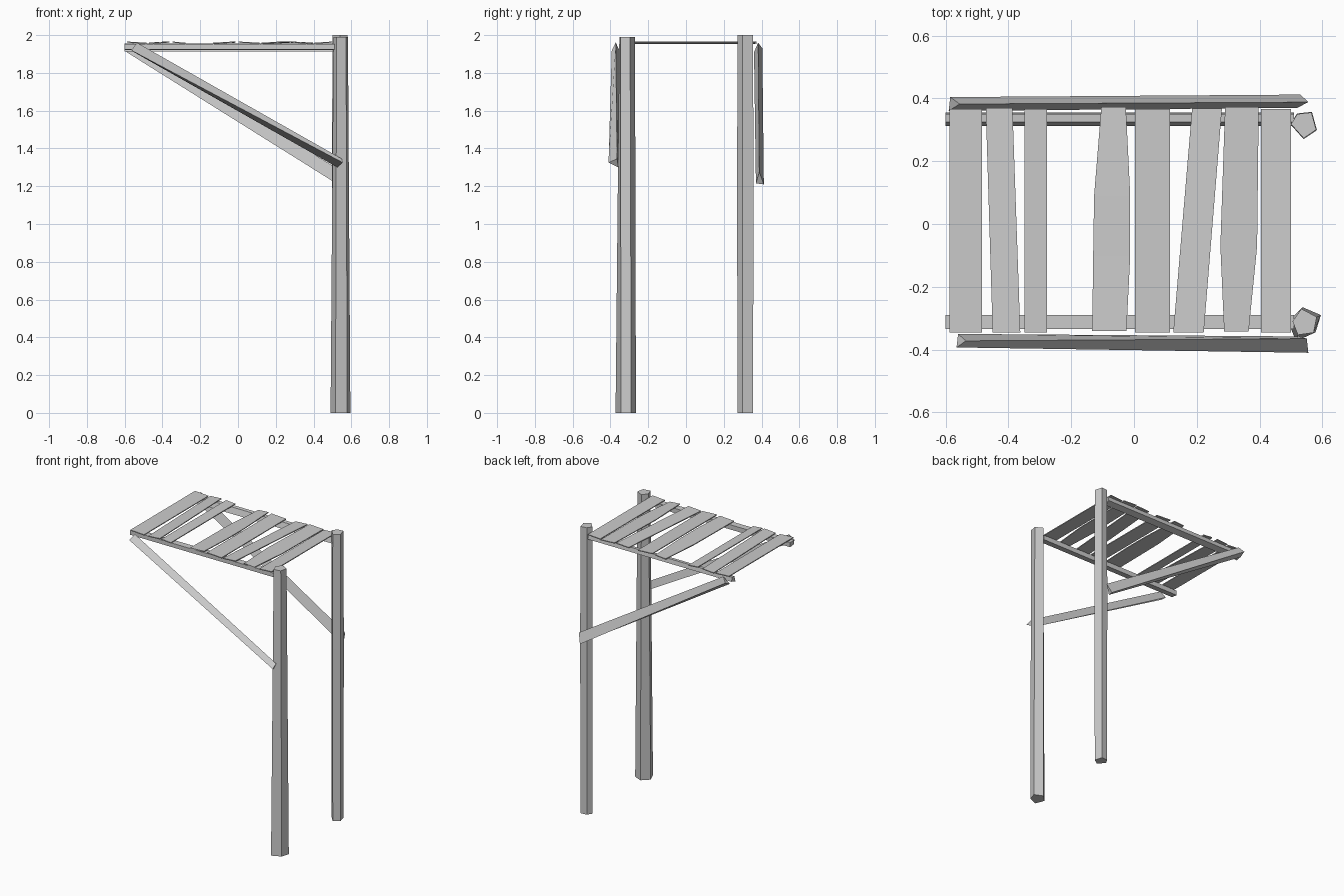
import bpy
import bmesh

cube = bpy.data.objects.get("Cube")
if cube:
    bpy.data.objects.remove(cube, do_unlink=True)

wood = bpy.data.materials.new("grey_wood")
wood.use_nodes = True
grey = (0.6, 0.6, 0.6, 1)
wood.diffuse_color = grey
wood.node_tree.nodes["Principled BSDF"].inputs["Base Color"].default_value = grey


def loft(name, rings):
    """Join equal rings of points into a closed, flat-faced solid."""
    bm = bmesh.new()
    loops = [[bm.verts.new(p) for p in ring] for ring in rings]
    n = len(loops[0])
    for a, b in zip(loops, loops[1:]):
        for i in range(n):
            j = (i + 1) % n
            bm.faces.new((a[i], a[j], b[j], b[i]))
    bm.faces.new(loops[0][::-1])
    bm.faces.new(loops[-1])
    bmesh.ops.recalc_face_normals(bm, faces=bm.faces)
    mesh = bpy.data.meshes.new(name)
    bm.to_mesh(mesh)
    bm.free()
    mesh.materials.append(wood)
    obj = bpy.data.objects.new(name, mesh)
    bpy.context.collection.objects.link(obj)
    return obj


def level(points, z):
    return [(x, y, z) for x, y in points]


def swell(points, factor):
    cx = sum(p[0] for p in points) / len(points)
    cy = sum(p[1] for p in points) / len(points)
    return [(cx + (x - cx) * factor, cy + (y - cy) * factor) for x, y in points]


# Rough five-sided posts
front_foot = [(.49, -.31), (.537, -.265), (.595, -.29), (.578, -.345), (.516, -.373)]
front_head = [(.505, -.31), (.533, -.27), (.582, -.296), (.572, -.346), (.522, -.353)]
loft("front_post", [level(front_foot, 0), level(front_head, 1.99)])

back_foot = [(.5, .318), (.52, .35), (.565, .355), (.58, .3), (.54, .273)]
loft("back_post", [level(back_foot, 0), level(swell(back_foot, 1.06), 1.2),
                   level(back_foot, 2)])

# Beams carrying the slats
for name, section in (
        ("front_beam", [(-.335, 1.925), (-.29, 1.92), (-.29, 1.953), (-.335, 1.953)]),
        ("back_beam", [(.312, 1.912), (.355, 1.925), (.35, 1.955), (.325, 1.953)])):
    loft(name, [[(x, y, z) for y, z in section] for x in (-.6, .51)])

# Three-sided diagonal braces: ridge, outer edge, inner edge at each end
loft("front_brace", [
    [(-.535, -.372, 1.96), (-.565, -.393, 1.92), (-.56, -.35, 1.915)],
    [(.55, -.365, 1.345), (.555, -.41, 1.325), (.525, -.358, 1.3)]])
loft("back_brace", [
    [(-.555, .382, 1.96), (-.585, .404, 1.93), (-.59, .36, 1.91)],
    [(.555, .388, 1.275), (.53, .412, 1.21), (.52, .37, 1.215)]])

# Roof slats: (left, right, y) stations from back to front
slats = [
    [(-.588, -.484, .366), (-.588, -.484, -.345)],
    [(-.472, -.387, .37), (-.45, -.362, -.345)],
    [(-.348, -.277, .366), (-.348, -.277, -.345)],
    [(-.104, -.026, .373), (-.127, -.012, .09), (-.13, -.012, -.1), (-.133, -.024, -.34)],
    [(.003, .115, .366), (.003, .115, -.345)],
    [(.185, .28, .368), (.125, .222, -.345)],
    [(.29, .397, .373), (.275, .392, -.07), (.287, .365, -.342)],
    [(.405, .5, .366), (.405, .5, -.345)],
]
half = .003
for i, stations in enumerate(slats, 1):
    tilt = .003 if i % 2 else -.003
    loft(f"roof_slat_{i}", [
        [(a, y, 1.96 - half + tilt), (b, y, 1.96 - half - tilt),
         (b, y, 1.96 + half - tilt), (a, y, 1.96 + half + tilt)]
        for a, b, y in stations])
